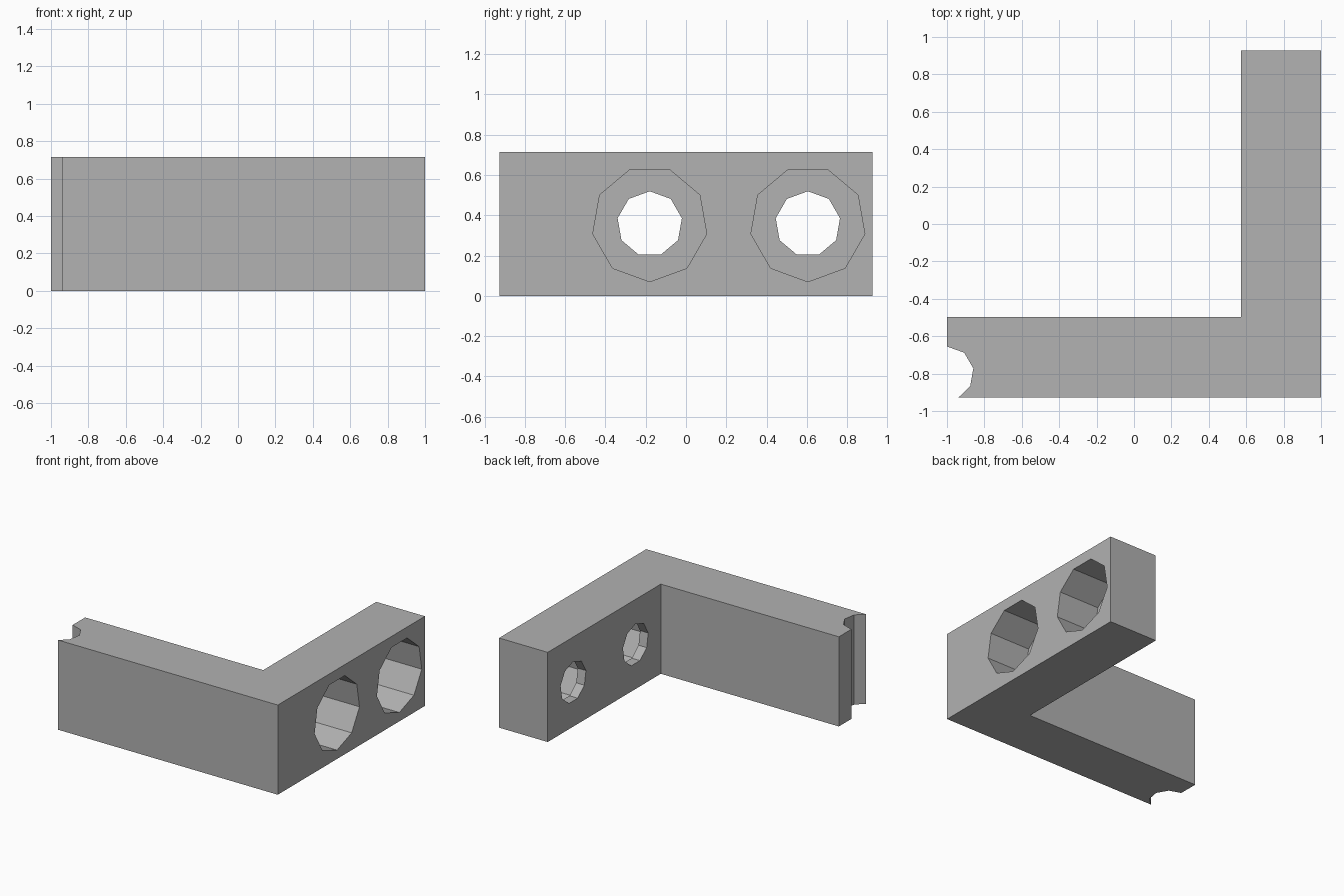
import bpy
import bmesh
from math import cos, sin, pi
from mathutils import Vector

cube = bpy.data.objects.get("Cube")
if cube:
    bpy.data.objects.remove(cube, do_unlink=True)

HEIGHT = 0.715
FRONT, BACK = -0.927, 0.927
INNER_X, INNER_Y = 0.571, -0.498

grey = bpy.data.materials.new("plain grey")
grey.use_nodes = True
colour = (0.445, 0.445, 0.445, 1)
grey.diffuse_color = colour
grey.node_tree.nodes["Principled BSDF"].inputs["Base Color"].default_value = colour


def prism(name, points, sweep):
    """Extrude a closed outline along the sweep vector."""
    bm = bmesh.new()
    face = bm.faces.new([bm.verts.new(p) for p in points])
    top = bmesh.ops.extrude_face_region(bm, geom=[face])["geom"]
    verts = [v for v in top if isinstance(v, bmesh.types.BMVert)]
    bmesh.ops.translate(bm, verts=verts, vec=Vector(sweep))
    bmesh.ops.recalc_face_normals(bm, faces=bm.faces)
    mesh = bpy.data.meshes.new(name)
    bm.to_mesh(mesh)
    bm.free()
    mesh.materials.append(grey)
    obj = bpy.data.objects.new(name, mesh)
    bpy.context.collection.objects.link(obj)
    return obj


def drill(body, y, radius, x0, x1, start):
    """Cut a nine-sided hole along x; start is the angle of one corner."""
    angles = [start + 2 * pi * i / 9 for i in range(9)]
    ring = [(x0, y + radius * cos(a), HEIGHT / 2 + radius * sin(a)) for a in angles]
    cutter = prism("hole_cutter", ring, (x1 - x0, 0, 0))
    cutter.hide_render = True
    mod = body.modifiers.new("hole", "BOOLEAN")
    mod.operation, mod.solver, mod.object = "DIFFERENCE", "EXACT", cutter
    bpy.context.view_layer.objects.active = body
    bpy.ops.object.modifier_apply(modifier=mod.name)
    bpy.data.objects.remove(cutter, do_unlink=True)


# L-shaped body with a faceted notch in the end of the long arm
notch = [(-1, -0.655), (-0.908, -0.688), (-0.859, -0.772),
         (-0.876, -0.868), (-0.938, FRONT)]
outline = [(1, FRONT), (1, BACK), (INNER_X, BACK),
           (INNER_X, INNER_Y), (-1, INNER_Y)] + notch
bracket = prism("corner_bracket", [(x, y, 0) for x, y in outline], (0, 0, HEIGHT))

# Two screw holes, each a wide counterbore and a narrow bore
for hole_y in (-0.18, 0.605):
    drill(bracket, hole_y, 0.287, 0.643, 1.1, -pi / 2)
    drill(bracket, hole_y, 0.162, 0.45, 0.75, pi / 2)
